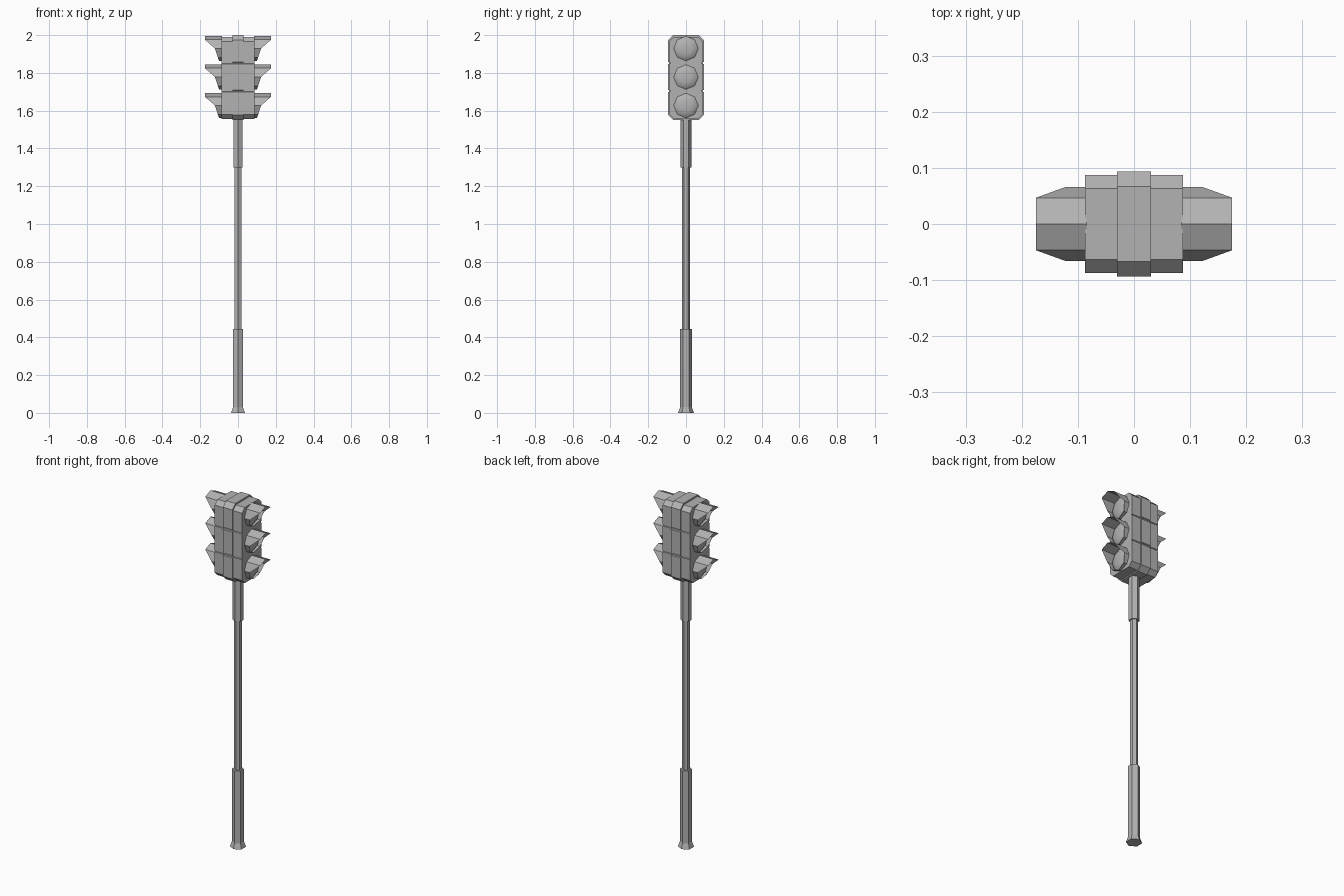
import bpy, bmesh, math

cube = bpy.data.objects.get("Cube")
if cube:
    bpy.data.objects.remove(cube)

grey = bpy.data.materials.new("metal_grey")
grey.use_nodes = True
colour = (0.45, 0.45, 0.45, 1)
grey.diffuse_color = colour
grey.node_tree.nodes["Principled BSDF"].inputs["Base Color"].default_value = colour

LAMP_HEIGHTS = {"bottom": 1.627, "middle": 1.778, "top": 1.929}
LENS_R = 0.066


def finish(name, bm, fix_normals=True):
    if fix_normals:
        bmesh.ops.recalc_face_normals(bm, faces=bm.faces)
    mesh = bpy.data.meshes.new(name)
    bm.to_mesh(mesh)
    bm.free()
    mesh.materials.append(grey)
    obj = bpy.data.objects.new(name, mesh)
    bpy.context.collection.objects.link(obj)
    return obj


def bridge(bm, a, b):
    for i in range(len(a)):
        j = (i + 1) % len(a)
        bm.faces.new((a[i], a[j], b[j], b[i]))


def hex_tube(name, rings):
    """Closed six-sided tube through (height, radius) rings."""
    bm = bmesh.new()
    loops = []
    for z, r in rings:
        angles = [math.radians(30 + 60 * i) for i in range(6)]
        loops.append([bm.verts.new((r * math.cos(a), r * math.sin(a), z)) for a in angles])
    for a, b in zip(loops, loops[1:]):
        bridge(bm, a, b)
    bm.faces.new(loops[0])
    bm.faces.new(loops[-1])
    return finish(name, bm)


def housing(name, half_x, half_y, low, high, chamfer, notch):
    """Chamfered case profile with grooves between the lamps, extruded along x."""
    side = [(half_y - chamfer, low), (half_y, low + chamfer)]
    for z in (1.704, 1.852):
        side += [(half_y, z - notch), (half_y - notch, z - notch / 2),
                 (half_y - notch, z + notch / 2), (half_y, z + notch)]
    side += [(half_y, high - chamfer), (half_y - chamfer, high)]
    outline = side + [(-y, z) for y, z in reversed(side)]
    bm = bmesh.new()
    ends = [[bm.verts.new((x, y, z)) for y, z in outline] for x in (-half_x, half_x)]
    bridge(bm, *ends)
    for end in ends:
        bm.faces.new(end)
    return finish(name, bm)


def octagon(i, r):
    a = math.radians(90 + 45 * i)
    return r * math.cos(a), r * math.sin(a)


def visor(name, sign, z0):
    """Eight-sided hood, long on top and cut back underneath."""
    reach = [0.175, 0.175, 0.122, 0.107, 0.1, 0.107, 0.122, 0.175]
    bm = bmesh.new()
    rings = [[], []]
    for i in range(8):
        y, z = octagon(i, LENS_R)
        for ring, x in zip(rings, (0.085, reach[i])):
            ring.append(bm.verts.new((sign * x, y, z0 + z)))
    bridge(bm, *(rings if sign < 0 else rings[::-1]))
    return finish(name, bm, False)


def lens(name, sign, z0):
    """Shallow smooth dome filling the hood."""
    bm = bmesh.new()
    rings = []
    for step in range(3):
        t = math.radians(30 * step)
        x = sign * (0.088 + 0.016 * math.sin(t))
        ring = []
        for i in range(8):
            y, z = octagon(i, LENS_R * 0.99 * math.cos(t))
            ring.append(bm.verts.new((x, y, z0 + z)))
        rings.append(ring)
    tip = bm.verts.new((sign * 0.104, 0, z0))
    for a, b in zip(rings, rings[1:]):
        bridge(bm, *((a, b) if sign > 0 else (b, a)))
    for i in range(8):
        a, b = rings[-1][i], rings[-1][(i + 1) % 8]
        bm.faces.new((a, b, tip) if sign > 0 else (b, a, tip))
    for face in bm.faces:
        face.smooth = True
    return finish(name, bm, False)


# Post
hex_tube("pole_base", [(0, 0.042), (0.03, 0.031), (0.445, 0.031)])
hex_tube("pole_shaft", [(0.4, 0.02), (1.35, 0.02)])
hex_tube("pole_collar", [(1.3, 0.028), (1.57, 0.028)])

# Signal case with its raised centre band
housing("signal_case", 0.087, 0.087, 1.557, 1.991, 0.024, 0.004)
housing("centre_band", 0.03, 0.094, 1.55, 2.0, 0.027, 0.006)

# Lamps on both ends
for side_name, sign in (("left", 1), ("right", -1)):
    for level, z in LAMP_HEIGHTS.items():
        visor(f"{side_name}_{level}_visor", sign, z)
        lens(f"{side_name}_{level}_lens", sign, z)
